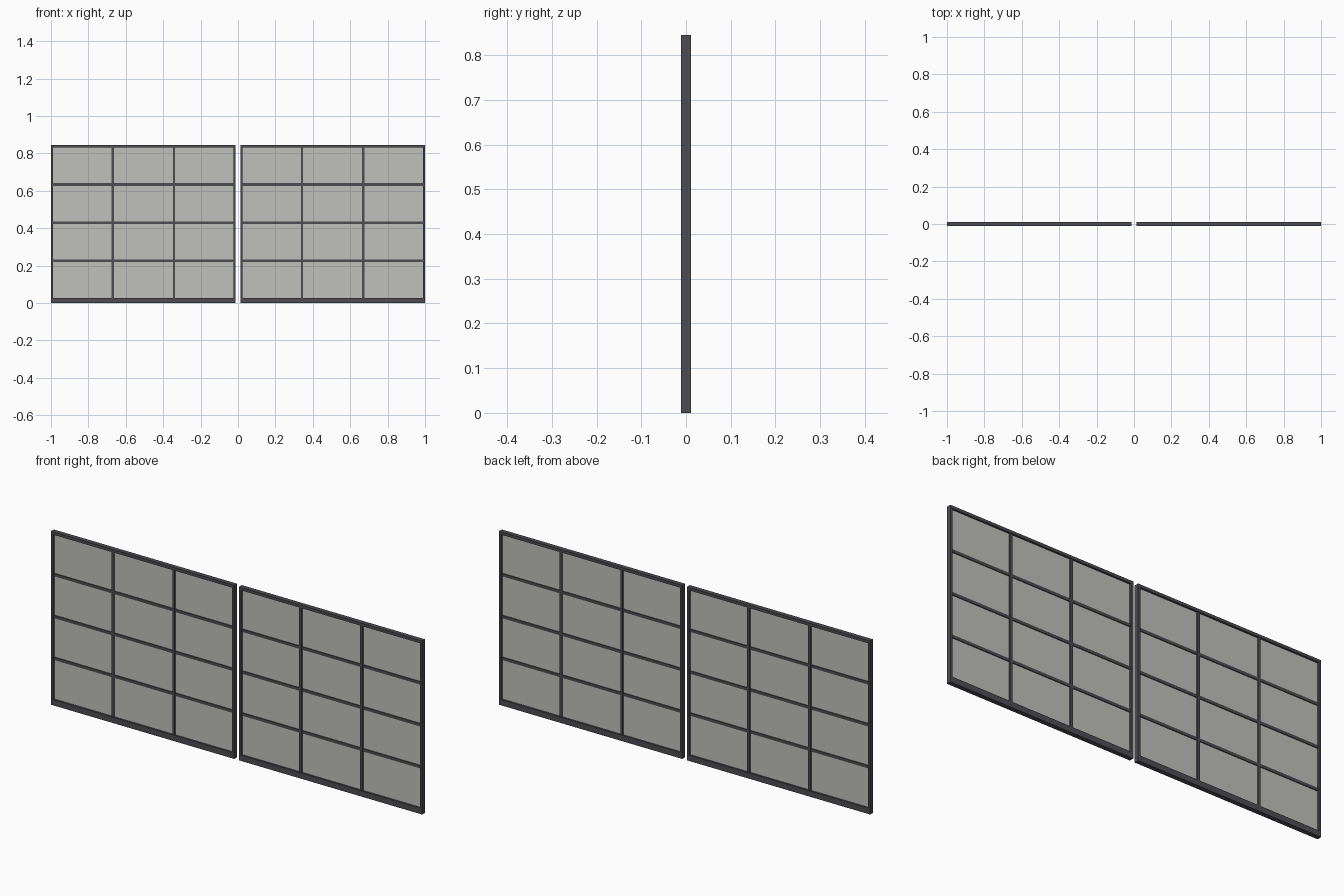
import bpy

if "Cube" in bpy.data.objects:
    bpy.data.objects.remove(bpy.data.objects["Cube"])


def material(name, rgb):
    m = bpy.data.materials.new(name)
    m.diffuse_color = (*rgb, 1.0)
    m.use_nodes = True
    m.node_tree.nodes["Principled BSDF"].inputs["Base Color"].default_value = m.diffuse_color
    return m


FRAME = material("dark grey metal", (0.075, 0.073, 0.085))
GLASS = material("pale grey glass", (0.53, 0.53, 0.50))


def box(name, x0, x1, z0, z1, half_depth, mat):
    """Box spanning x0..x1 and z0..z1, centred on y = 0."""
    bpy.ops.mesh.primitive_cube_add(size=1, location=((x0 + x1) / 2, 0, (z0 + z1) / 2))
    o = bpy.context.object
    o.name = name
    o.scale = (abs(x1 - x0), 2 * half_depth, z1 - z0)
    bpy.ops.object.transform_apply(location=False, rotation=False, scale=True)
    o.data.materials.append(mat)


H = 0.845               # overall height
INNER, OUTER = 0.013, 1.0
DEPTH = 0.011           # half depth of the outer frame
SIDE, TOP, SILL = 0.012, 0.014, 0.028

for label, s in (("left", -1), ("right", 1)):
    def part(name, a, b, z0, z1, d, mat):
        lo, hi = sorted((s * a, s * b))
        box(label + "_" + name, lo, hi, z0, z1, d, mat)

    # outer frame
    part("outer_stile", OUTER - SIDE, OUTER, 0, H, DEPTH, FRAME)
    part("inner_stile", INNER, INNER + SIDE, 0, H, DEPTH, FRAME)
    part("top_rail", INNER + SIDE, OUTER - SIDE, H - TOP, H, DEPTH, FRAME)
    part("bottom_rail", INNER + SIDE, OUTER - SIDE, 0, SILL, DEPTH, FRAME)

    # glazing sheet
    part("glass", INNER + SIDE, OUTER - SIDE, SILL, H - TOP, 0.002, GLASS)

    # vertical bars
    for i, x in enumerate((0.342, 0.670)):
        part(f"vertical_bar_{i}", x - 0.0065, x + 0.0065, SILL, H - TOP, 0.008, FRAME)

    # horizontal bars
    for i, z in enumerate((0.226, 0.430, 0.634)):
        part(f"horizontal_bar_{i}", INNER + SIDE, OUTER - SIDE, z - 0.007, z + 0.007, 0.006, FRAME)
